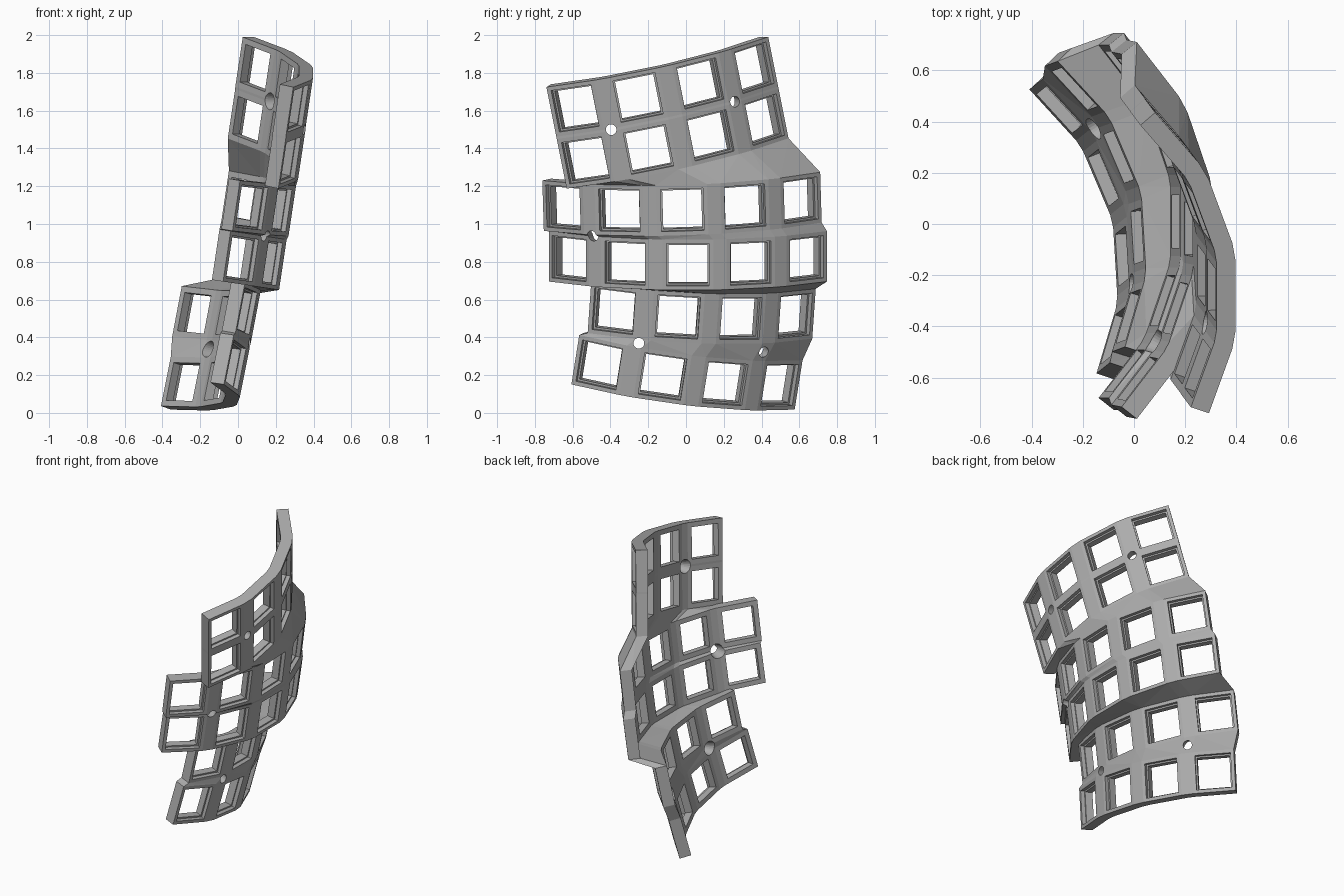
import bpy, bmesh, math
from mathutils import Vector

cube = bpy.data.objects.get("Cube")
if cube:
    bpy.data.objects.remove(cube, do_unlink=True)

grey = bpy.data.materials.new("plain grey")
grey.use_nodes = True
color = (0.42, 0.42, 0.42, 1)
grey.diffuse_color = color
grey.node_tree.nodes["Principled BSDF"].inputs["Base Color"].default_value = color

HALF, RECESS, HOLE, THICK, STEP = 0.135, 0.113, 0.103, 0.038, 0.012
FLAT = 2          # column whose frame lies flat on its row
CORNERS = [(-1, -1), (1, -1), (1, 1), (-1, 1)]

# Each row: centre of flat frame, lean x, lean y, yaw, bend step, pitch, first column
ROWS = [
    ((-0.01, -0.125, 0.20), 0.20, 0.16, -0.06, 20, 0.33, 1),
    ((0.05, -0.045, 0.515), 0.19, 0.07, -0.06, 20, 0.33, 1),
    ((0.20, 0.01, 0.79), 0.15, 0.00, 0.0, 19, 0.325, 0),
    ((0.25, -0.02, 1.08), 0.15, -0.03, 0.0, 19, 0.325, 0),
    ((0.30, -0.20, 1.40), 0.15, -0.20, 0.0, 20, 0.33, 1),
    ((0.34, -0.255, 1.675), 0.15, -0.20, 0.0, 20, 0.33, 1),
]


def frame_axes(row, col):
    """Centre, along, up and outward axes of one socket frame."""
    start, lean_x, lean_y, yaw, bend, pitch, first = row
    up = Vector((lean_x, lean_y, 1)).normalized()
    along = Vector((yaw, 1, -(lean_x * yaw + lean_y))).normalized()
    out = along.cross(up)
    radius = pitch / (2 * math.sin(math.radians(bend) / 2))
    a = math.radians(bend) * (col - FLAT)
    centre = Vector(start) + radius * (math.sin(a) * along - (1 - math.cos(a)) * out)
    return (centre, math.cos(a) * along - math.sin(a) * out, up,
            math.cos(a) * out + math.sin(a) * along)


bm = bmesh.new()
sockets, partner = {}, {}

# Socket frames: a stepped square opening through the plate
LOOPS = [(HALF, THICK), (RECESS, THICK), (RECESS, STEP),
         (HOLE, STEP), (HOLE, -THICK), (HALF, -THICK)]
for r, row in enumerate(ROWS):
    for c in range(row[-1], 5):
        centre, along, up, out = frame_axes(row, c)
        loops = [[bm.verts.new(centre + along * i * size + up * j * size + out * depth)
                  for i, j in CORNERS] for size, depth in LOOPS]
        for one, two in zip(loops, loops[1:]):
            for k in range(4):
                m = (k + 1) % 4
                bm.faces.new((one[k], one[m], two[m], two[k]))
        sockets[r, c] = loops[0]
        partner.update(zip(loops[0], loops[-1]))


# Webs between neighbouring frames, on both skins
def web(*verts):
    bm.faces.new(verts)
    bm.faces.new([partner[v] for v in reversed(verts)])


for (r, c), here in sockets.items():
    side = sockets.get((r, c + 1))
    above = sockets.get((r + 1, c))
    diagonal = sockets.get((r + 1, c + 1))
    if side:
        web(here[1], side[0], side[3], here[2])
    if above:
        web(here[3], here[2], above[1], above[0])
    if side and above and diagonal:
        web(here[2], side[3], diagonal[0], above[1])

# Rim walls along every open edge
for edge in [e for e in bm.edges if e.is_boundary and e.verts[0] in partner]:
    a, b = edge.verts
    bm.faces.new((a, b, partner[b], partner[a]))
bmesh.ops.triangulate(bm, faces=bm.faces[:])
bmesh.ops.recalc_face_normals(bm, faces=bm.faces[:])

mesh = bpy.data.meshes.new("curved_socket_plate")
bm.to_mesh(mesh)
bm.free()
mesh.materials.append(grey)
plate = bpy.data.objects.new("curved_socket_plate", mesh)
bpy.context.collection.objects.link(plate)
bpy.context.view_layer.objects.active = plate

# Tapered screw holes where four frames meet
for r, c in [(0, 1), (0, 3), (2, 0), (4, 1), (4, 3)]:
    around = [frame_axes(ROWS[r + i], c + j) for i in (0, 1) for j in (0, 1)]
    spot = sum((f[0] + f[1] * HALF * sx + f[2] * HALF * sy for f, (sx, sy) in
                zip(around, [(1, 1), (-1, 1), (1, -1), (-1, -1)])), Vector()) / 4
    normal = sum((f[3] for f in around), Vector()).normalized()
    bpy.ops.mesh.primitive_cone_add(vertices=24, radius1=0.055, radius2=0.019, depth=0.16,
                                    location=spot, rotation=normal.to_track_quat('Z', 'Y').to_euler())
    cutter = bpy.context.object
    cutter.name = "screw_hole_cutter"
    cutter.hide_render = True
    cutter.data.materials.append(grey)
    bpy.context.view_layer.objects.active = plate
    cut = plate.modifiers.new("screw_hole", 'BOOLEAN')
    cut.operation = 'DIFFERENCE'
    cut.solver = 'EXACT'
    cut.object = cutter
    bpy.ops.object.modifier_apply(modifier=cut.name)
    bpy.data.objects.remove(cutter, do_unlink=True)
